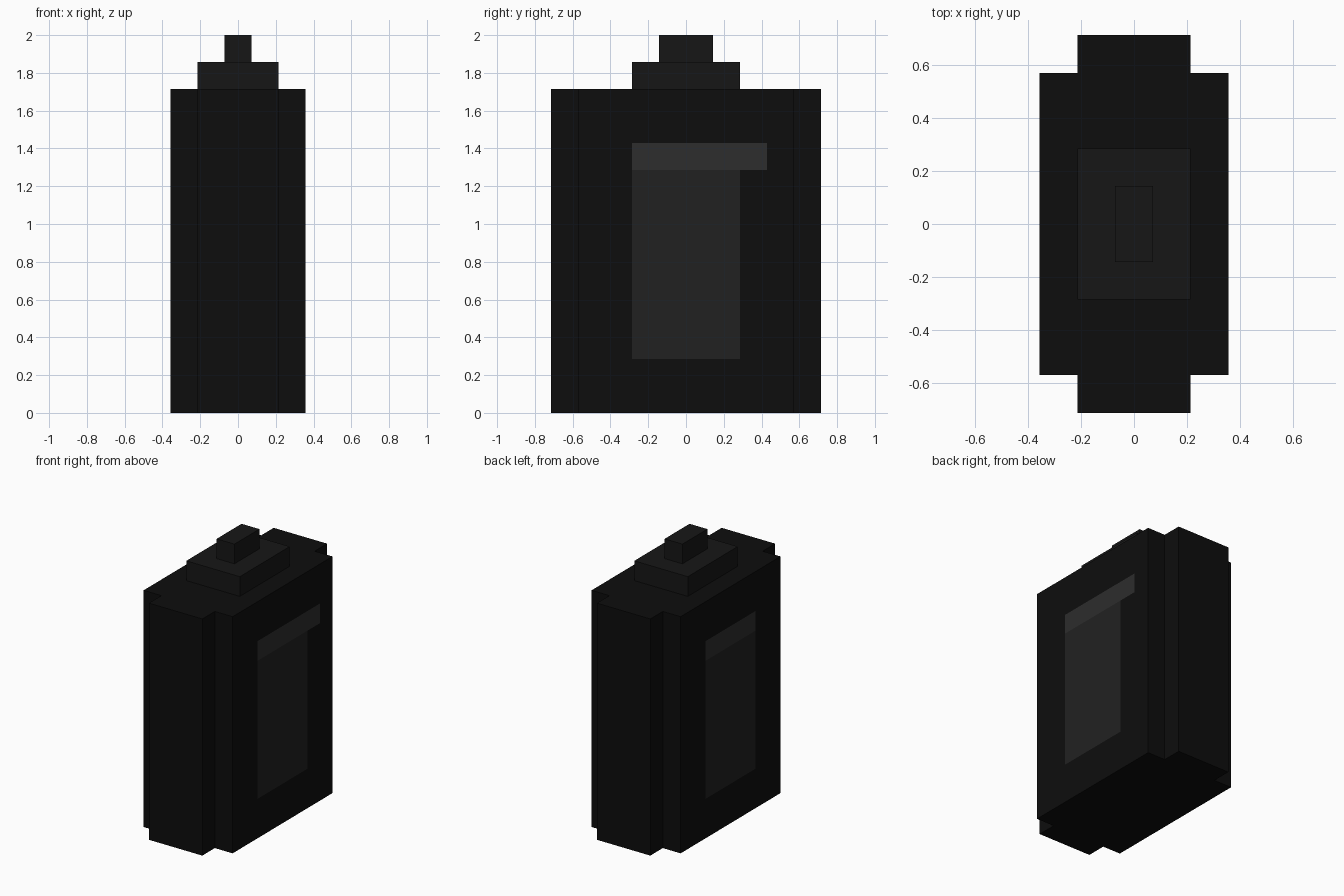
import bpy, bmesh
from mathutils import Vector

if "Cube" in bpy.data.objects:
    bpy.data.objects.remove(bpy.data.objects["Cube"])

U = 2 / 14  # one block


def material(name, v):
    m = bpy.data.materials.new(name)
    m.diffuse_color = (v, v, v, 1)
    m.use_nodes = True
    m.node_tree.nodes["Principled BSDF"].inputs["Base Color"].default_value = m.diffuse_color
    return m


def finish(name, bm, mats):
    bmesh.ops.scale(bm, vec=(U, U, U), verts=bm.verts)
    bmesh.ops.recalc_face_normals(bm, faces=bm.faces)
    me = bpy.data.meshes.new(name)
    bm.to_mesh(me)
    bm.free()
    for m in mats:
        me.materials.append(m)
    ob = bpy.data.objects.new(name, me)
    bpy.context.collection.objects.link(ob)
    return ob


def cut(bm, axis, values):
    for v in values:
        no, co = Vector((0, 0, 0)), Vector((0, 0, 0))
        no[axis], co[axis] = 1, v
        bmesh.ops.bisect_plane(bm, geom=bm.verts[:] + bm.edges[:] + bm.faces[:],
                               plane_co=co, plane_no=no)


def drop(bm, test):
    gone = [f for f in bm.faces if test(f.calc_center_median())]
    bmesh.ops.delete(bm, geom=gone, context='FACES')


black = material("black", 0.004)
charcoal = material("charcoal", 0.008)
panel_grey = material("panel_grey", 0.0152)
strip_grey = material("strip_grey", 0.0262)

# Body: notched-corner outline extruded upward
quarter = [(1.5, -5), (1.5, -4), (2.5, -4)]
right = quarter + [(x, -y) for x, y in reversed(quarter)]
outline = right + [(-x, y) for x, y in reversed(right)]
bm = bmesh.new()
base = bm.faces.new([bm.verts.new((x, y, 0)) for x, y in outline])
ext = bmesh.ops.extrude_face_region(bm, geom=[base], use_keep_orig=True)
bmesh.ops.translate(bm, vec=(0, 0, 12),
                    verts=[g for g in ext["geom"] if isinstance(g, bmesh.types.BMVert)])

# Divide along the panel and cap edges
cut(bm, 0, (-1.5, 1.5))
cut(bm, 1, (-4, -2, 2, 3, 4))
cut(bm, 2, (2, 9, 10))

# Flush side panels; the strip is one block longer on the right side
for f in bm.faces:
    c = f.calc_center_median()
    if abs(c.x) > 2.4:
        if 9 < c.z < 10 and -2 < c.y < (3 if c.x > 0 else 2):
            f.material_index = 2
        elif 2 < c.z < 9 and abs(c.y) < 2:
            f.material_index = 1
drop(bm, lambda c: c.z > 11.9 and abs(c.x) < 1.5 and abs(c.y) < 2)  # under the cap
finish("body", bm, [black, panel_grey, strip_grey])


# Stepped top pieces, open underneath where they join
def block(name, sx, sy, z, hole=None):
    bm = bmesh.new()
    bmesh.ops.create_cube(bm, size=1)
    bmesh.ops.scale(bm, vec=(sx, sy, 1), verts=bm.verts)
    bmesh.ops.translate(bm, vec=(0, 0, z + 0.5), verts=bm.verts)
    drop(bm, lambda c: c.z < z + 0.1)
    if hole:
        hx, hy = hole[0] / 2, hole[1] / 2
        cut(bm, 0, (-hx, hx))
        cut(bm, 1, (-hy, hy))
        drop(bm, lambda c: c.z > z + 0.9 and abs(c.x) < hx and abs(c.y) < hy)
    ob = finish(name, bm, [charcoal])
    return ob


block("cap", 3, 4, 12, hole=(1, 2))
block("knob", 1, 2, 13)
